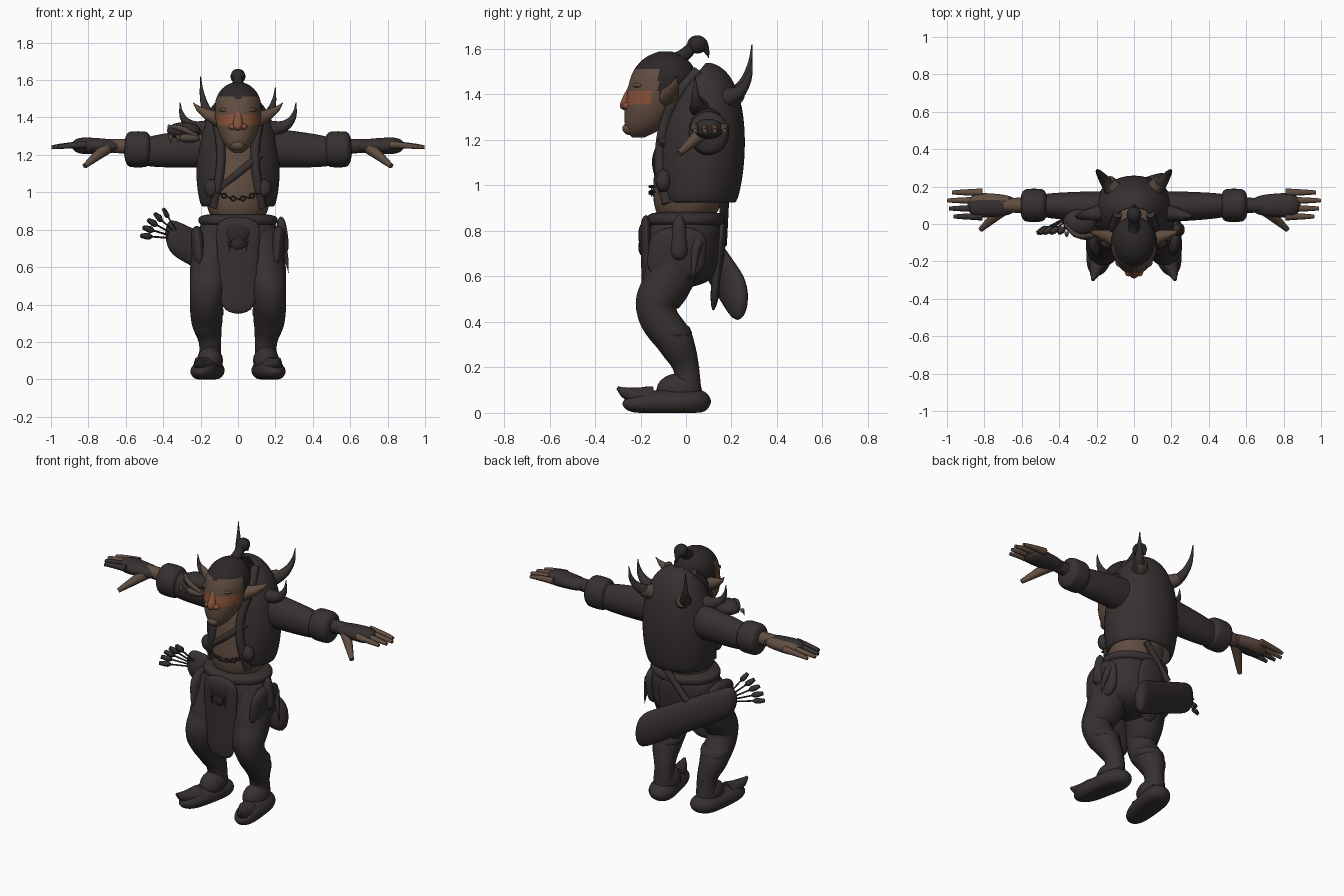
import bpy, bmesh, math
from mathutils import Vector
from math import sin, cos, pi, sqrt

cube = bpy.data.objects.get("Cube")
if cube:
    bpy.data.objects.remove(cube)


def material(name, red, green, blue):
    mat = bpy.data.materials.new(name)
    mat.use_nodes = True
    mat.diffuse_color = (red, green, blue, 1)
    shader = next(node for node in mat.node_tree.nodes if node.type == 'BSDF_PRINCIPLED')
    shader.inputs["Base Color"].default_value = (red, green, blue, 1)
    shader.inputs["Roughness"].default_value = .8
    return mat


LEATHER = material("dark leather", .038, .031, .03)
HAIR = material("black hair", .026, .021, .022)
SKIN = material("brown skin", .12, .075, .052)
FLUSH = material("flushed skin", .25, .085, .045)
BONE = material("dull bone", .085, .06, .048)


def link(name, data, mat):
    ob = bpy.data.objects.new(name, data)
    bpy.context.collection.objects.link(ob)
    data.materials.append(mat)
    return ob


def bake(ob):
    # Turn curves and modifiers into plain smooth mesh
    bpy.ops.object.select_all(action='DESELECT')
    ob.select_set(True)
    bpy.context.view_layer.objects.active = ob
    bpy.ops.object.convert(target='MESH')
    ob.data.shade_smooth()
    return ob


def loft(name, axis, sections, mat, side=1, segments=20, opened=False):
    # Join elliptical sections (centre, half width, half depth, front opening angle)
    bm = bmesh.new()
    rings = []
    for (x, y, z), width, depth, gap in sections:
        ring = []
        for k in range(segments):
            angle = gap + (2 * pi - 2 * gap) * k / (segments - opened)
            u, v = width * sin(angle), -depth * cos(angle)
            x2, y2, z2 = {'X': (x, y + u, z + v), 'Y': (x + u, y, z + v), 'Z': (x + u, y + v, z)}[axis]
            ring.append(bm.verts.new((x2 * side, y2, max(z2, 0))))
        rings.append(ring)
    for low, high in zip(rings, rings[1:]):
        for k in range(segments - opened):
            n = (k + 1) % segments
            bm.faces.new((low[k], low[n], high[n], high[k]))
    if not opened:
        bm.faces.new(rings[0])
        bm.faces.new(rings[-1])
    bmesh.ops.recalc_face_normals(bm, faces=bm.faces)
    mesh = bpy.data.meshes.new(name)
    bm.to_mesh(mesh)
    bm.free()
    ob = link(name, mesh, mat)
    if opened:
        ob.modifiers.new("Thickness", 'SOLIDIFY').thickness = .02
    ob.modifiers.new("Smooth", 'SUBSURF').levels = 1
    return bake(ob)


def barrel(name, axis, start, end, width, depth, mat, taper=1, side=1, square=4):
    # Bulging body; taper scales the far end, square makes the ends blunter
    start, end = Vector(start), Vector(end)
    sections = []
    for i in range(13):
        t = (1 - cos(pi * i / 12)) / 2
        size = max(sqrt(1 - abs(2 * t - 1) ** square), .05) * (1 + (taper - 1) * t)
        sections.append((start.lerp(end, t), width * size, depth * size, 0))
    return loft(name, axis, sections, mat, side)


def tube(name, points, mat, side=1, roundness=3):
    # Smooth path; each point is x, y, z, radius
    curve = bpy.data.curves.new(name, 'CURVE')
    curve.dimensions, curve.bevel_depth, curve.bevel_resolution = '3D', 1, roundness
    curve.resolution_u, curve.use_fill_caps = 8, True
    spline = curve.splines.new('BEZIER')
    spline.radius_interpolation = 'CARDINAL'
    spline.bezier_points.add(len(points) - 1)
    for knot, (x, y, z, radius) in zip(spline.bezier_points, points):
        knot.co, knot.radius = (x * side, y, z), radius
        knot.handle_left_type = knot.handle_right_type = 'AUTO'
    return bake(link(name, curve, mat))


def horn(name, base, reach, radius, mat, side=1, tip=.05, curl=1.3):
    # Tapered spike that goes outward first, then curls up or down
    points = []
    for i in range(5):
        t = i / 4
        out = 1 - (1 - t) ** curl
        bend = Vector((out, out, t ** curl))
        points.append((*(Vector(base) + bend * Vector(reach)), radius * (1 - t + tip * t)))
    return tube(name, points, mat, side)


def ball(name, centre, size, mat, side=1):
    bm = bmesh.new()
    bmesh.ops.create_uvsphere(bm, u_segments=16, v_segments=10, radius=1)
    for vert in bm.verts:
        vert.co = (vert.co * Vector(size) + Vector(centre)) * Vector((side, 1, 1))
    bmesh.ops.recalc_face_normals(bm, faces=bm.faces)
    mesh = bpy.data.meshes.new(name)
    bm.to_mesh(mesh)
    bm.free()
    mesh.shade_smooth()
    return link(name, mesh, mat)


def jacket_section(t):
    # Domed jacket drawn in at the hem, whose opening widens into the collar
    size = max(sqrt(1 - t ** 3.3), .05) * (1 - .14 * (1 - t) ** 6)
    gap = .35 + t ** 4 + .35 * (1 - t) ** 4
    return Vector((0, .05 + .04 * t, .92 + .62 * t)), .23 * size, .2 * size, gap


def head_section(t):
    # Narrow jaw set forward, broad crown set back
    crown = .65
    u = (t - crown) / (1 - crown if t > crown else crown)
    size = max(sqrt(1 - u * u), .2)
    return (0, -.09 - .12 * (1 - t) ** 2, 1.21 + .38 * t), .125 * size, .145 * size, 0


# Body and trousers
barrel("torso", 'Z', (0, 0, .8), (0, .03, 1.4), .19, .17, SKIN, taper=.8)
tube("neck", [(0, .03, 1.2, .09), (0, -.1, 1.4, .07)], SKIN)
barrel("trouser_seat", 'Z', (0, -.02, .55), (0, 0, .9), .22, .17, LEATHER)
barrel("waist_roll", 'Z', (0, 0, .81), (0, 0, .89), .215, .175, LEATHER)

# Jacket, chest strap and chain
loft("jacket", 'Z', [jacket_section(sin(pi / 2 * i / 20)) for i in range(21)], LEATHER,
     segments=30, opened=True)
tube("chest_strap", [(-.12, -.1, 1, .02), (0, -.13, 1.1, .02), (.12, -.1, 1.2, .02)], LEATHER)
for i in range(9):
    across = i / 4 - 1
    bpy.ops.mesh.primitive_torus_add(
        location=(.1 * across, -.15, .965 + .03 * across ** 2), rotation=(pi / 2 * (i % 2), .3, 0),
        major_radius=.012, minor_radius=.004, major_segments=10, minor_segments=6)
    ring = bpy.context.object
    ring.name = "chain_link"
    ring.data.materials.append(LEATHER)

# Head, coloured by hairline and cheek rules
head = loft("head", 'Z', [head_section((1 - cos(pi * i / 20)) / 2) for i in range(21)], SKIN, segments=40)
head.data.materials.append(HAIR)
head.data.materials.append(FLUSH)
for face in head.data.polygons:
    x, y, z = face.center
    hairline = 1.5 + min(abs(x), .06) / 4
    if z > hairline or y > -.06 or (y > -.12 and z > 1.4):
        face.material_index = 1
    elif y < -.15 and 1.35 < z < 1.41:
        face.material_index = 2
barrel("nose", 'Z', (0, -.265, 1.33), (0, -.22, 1.47), .035, .043, FLUSH, taper=.4)
ball("chin", (0, -.24, 1.25), (.04, .04, .03), SKIN)
ball("upper_lip", (0, -.245, 1.31), (.04, .025, .015), SKIN)
ball("mouth", (0, -.257, 1.29), (.035, .012, .004), LEATHER)
ball("lower_lip", (0, -.25, 1.28), (.03, .02, .01), SKIN)
horn("topknot_tie", (0, -.05, 1.55), (0, .08, .07), .035, HAIR, tip=.7)
ball("topknot", (0, .05, 1.62), (.04, .045, .04), HAIR)
horn("topknot_tail", (0, .07, 1.62), (0, .03, -.06), .03, HAIR)

for side, word in ((1, "left_"), (-1, "right_")):
    # Face and collar
    ball(word + "brow", (.055, -.205, 1.44), (.045, .03, .014), SKIN, side)
    ball(word + "eye", (.05, -.225, 1.415), (.018, .01, .006), HAIR, side)
    ball(word + "nostril", (.03, -.255, 1.35), (.02, .025, .017), FLUSH, side)
    horn(word + "ear", (.09, -.08, 1.39), (.15, .04, .09), .048, SKIN, side)
    lapel = []
    for i in range(6):
        centre, width, depth, gap = jacket_section(i / 5.3)
        lapel.append((width * sin(gap), centre.y - depth * cos(gap), centre.z, .025))
    tube(word + "lapel", lapel, LEATHER, side)
    ball(word + "lapel_badge", (.14, -.1, 1.02), (.04, .035, .05), LEATHER, side)

    # Sleeves, gloves and hands
    barrel(word + "sleeve", 'X', (0, .09, 1.25), (.6, .1, 1.21), .095, .12, LEATHER, taper=.65, side=side)
    barrel(word + "cuff", 'X', (.46, .1, 1.23), (.61, .1, 1.23), .09, .098, LEATHER, side=side, square=6)
    tube(word + "wrist", [(.5, .1, 1.24, .045), (.7, .1, 1.25, .038)], LEATHER if side > 0 else SKIN, side)
    glove = barrel(word + "glove", 'X', (.62, .1, 1.245), (.89, .1, 1.25), .053, .036, LEATHER,
                   taper=1.4, side=side)
    if side < 0:
        # Torn glove shows the back of the hand
        glove.data.materials.append(SKIN)
        for face in glove.data.polygons:
            face.material_index = int(face.center.y > .125 and face.center.x < -.68)
    for i in range(4):
        covered = side < 0 and i < 2
        length = .195 - .025 * abs(i - 1.7)
        horn(word + "finger", (.81, .04 + .043 * i, 1.255), (length, 0, -.015), .021,
             LEATHER if covered else SKIN, side, tip=.5)
    horn(word + "thumb", (.7, .08, 1.24), (.12, -.11, -.1), .035, SKIN, side, tip=.4, curl=1)

    # Legs and curled boots
    tube(word + "leg", [(.1, -.01, .76, .13), (.15, -.09, .56, .11), (.165, -.13, .46, .092),
                        (.165, -.04, .3, .082), (.15, 0, .2, .06), (.15, .01, .1, .06)], LEATHER, side)
    barrel(word + "boot_top", 'Z', (.165, -.05, .32), (.165, -.08, .4), .09, .09, LEATHER, side=side)
    for i in range(3):
        horn(word + "boot_buckle", (.16, 0, .2 + i / 20), (0, .06 - i / 100, 0), .025, LEATHER, side)
    barrel(word + "boot", 'Y', (.14, .11, .05), (.2, -.28, .04), .095, .07, LEATHER, taper=.7, side=side)
    ball(word + "boot_instep", (.15, -.03, .1), (.07, .1, .075), LEATHER, side)
    horn(word + "boot_toe", (.18, -.16, .06), (.04, -.14, .05), .06, LEATHER, side, tip=.15)
    barrel(word + "hip_flap", 'Z', (.2, -.05, .58), (.22, -.03, .82), .04, .13, LEATHER, side=side)

    # Horns on the back and shoulders
    horn(word + "back_horn", (.1, .16, 1.38), (.1, .13, .21 - .03 * side), .045, LEATHER, side, curl=1.8)
    horn(word + "back_horn_band", (.11, .19, 1.385), (.03, .04, .02), .045, BONE, side, tip=.8)
    horn(word + "shoulder_horn", (.17, .06, 1.34), (.14, -.02, .14), .045, LEATHER, side, curl=2)

# Beast skull on the right shoulder
ball("shoulder_skull", (-.29, .01, 1.33), (.09, .07, .045), LEATHER)
ball("skull_snout", (-.26, -.05, 1.29), (.06, .035, .025), BONE)
tube("skull_cheekbone", [(-.37, 0, 1.35, .012), (-.3, -.06, 1.34, .016), (-.22, -.06, 1.3, .012)], BONE)
for i in range(5):
    horn("skull_tooth", (-.36 + i / 25, -.05, 1.3), (0, -.02, -.04), .013, BONE)

# Loincloth, belt mask and hip gear
barrel("front_cloth", 'Z', (0, -.17, .35), (0, -.175, .87), .09, .02, LEATHER, taper=1.4, square=12)
barrel("back_cloth", 'Z', (0, .12, .45), (0, .16, .85), .07, .02, LEATHER, taper=1.4)
ball("belt_mask", (0, -.19, .78), (.065, .02, .055), HAIR)
ball("belt_mask_jaw", (0, -.19, .73), (.045, .02, .04), HAIR)
for i in range(4):
    horn("mask_fang", (.03 * (i - 1.5), -.195, .74), (0, 0, -.06), .012, HAIR)
barrel("hip_pouch", 'Z', (.24, -.03, .67), (.23, -.03, .87), .04, .045, LEATHER, taper=.6)
horn("hip_knife", (.22, .05, .75), (.05, -.02, -.18), .03, LEATHER)

# Quiver slung behind the hips, with a fan of arrows
barrel("quiver", 'X', (-.39, .05, .78), (.18, .24, .49), .045, .1, LEATHER, taper=1.15, square=16)
tube("quiver_strap", [(-.12, .16, .74, .02), (.05, .17, .94, .02)], LEATHER)
for i in range(5):
    fan = .1 + i / 4
    start = Vector((-.3, .07, .75))
    end = start + Vector((-.22 * cos(fan), -.12, .18 * sin(fan)))
    tube("arrow_shaft", [(*start, .005), (*end, .005)], LEATHER, roundness=0)
    feather = [(*start.lerp(end, .7), .004), (*start.lerp(end, .8), .018), (*end, .012)]
    tube("arrow_feather", feather, LEATHER, roundness=0)
